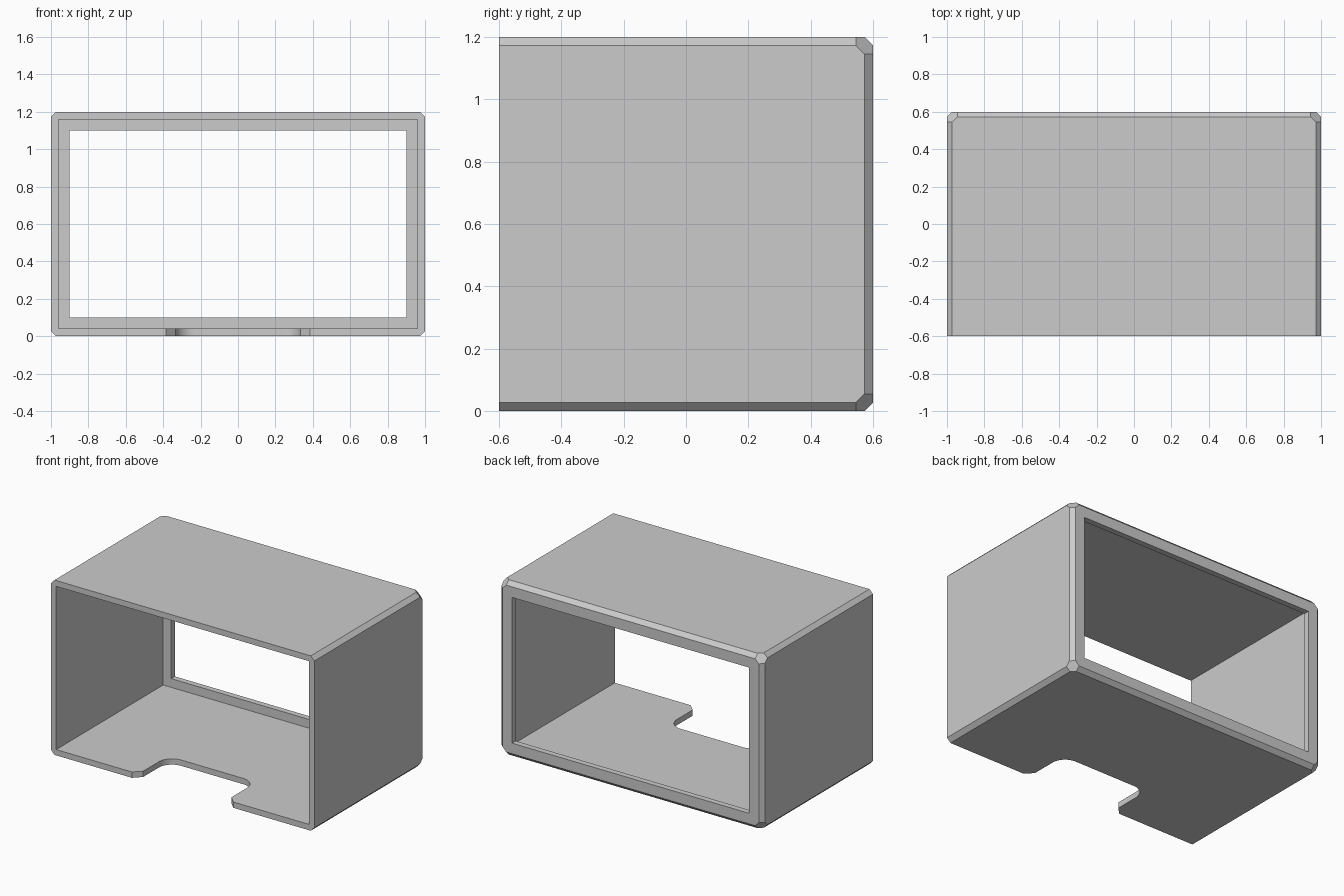
import bpy, bmesh, math
from itertools import permutations
from mathutils import Vector

if "Cube" in bpy.data.objects:
    bpy.data.objects.remove(bpy.data.objects["Cube"], do_unlink=True)

W, D, H = 1.0, 0.6, 1.2      # half width, half depth, height
WALL, FRAME = 0.04, 0.1      # wall thickness, window border
CUT = 0.0275                 # edge chamfer

grey = bpy.data.materials.new("plain_grey")
grey.use_nodes = True
colour = (0.6, 0.6, 0.6, 1)
grey.diffuse_color = colour
grey.node_tree.nodes["Principled BSDF"].inputs["Base Color"].default_value = colour


def make_object(name, bm):
    bmesh.ops.recalc_face_normals(bm, faces=bm.faces[:])
    mesh = bpy.data.meshes.new(name)
    bm.to_mesh(mesh)
    bm.free()
    mesh.materials.append(grey)
    obj = bpy.data.objects.new(name, mesh)
    bpy.context.collection.objects.link(obj)
    return obj


def box(name, low, high):
    bm = bmesh.new()
    bmesh.ops.create_cube(bm, size=1)
    low, high = Vector(low), Vector(high)
    for v in bm.verts:
        v.co = (low + high) / 2 + v.co * (high - low)
    return make_object(name, bm)


def prism(name, outline, low, high):
    bm = bmesh.new()
    face = bm.faces.new([bm.verts.new((x, y, low)) for x, y in outline])
    ext = bmesh.ops.extrude_face_region(bm, geom=[face])
    top = [g for g in ext["geom"] if isinstance(g, bmesh.types.BMVert)]
    bmesh.ops.translate(bm, verts=top, vec=(0, 0, high - low))
    return make_object(name, bm)


# Outer body: chamfered long edges and back edges, clipped back corners
bm = bmesh.new()
for sx in (-1, 1):
    for sz in (-1, 1):
        for a, b in ((0, CUT), (CUT, 0)):
            bm.verts.new((sx * (W - a), -D, H / 2 + sz * (H / 2 - b)))
        for a, b, c in permutations((0, CUT, 2 * CUT)):
            bm.verts.new((sx * (W - a), D - b, H / 2 + sz * (H / 2 - c)))
bmesh.ops.convex_hull(bm, input=bm.verts[:])
bmesh.ops.dissolve_limit(bm, angle_limit=0.01, verts=bm.verts[:], edges=bm.edges[:])
shell = make_object("open_case", bm)

# Floor notch: flared mouth and rounded inner corners
half, flare, depth, radius = 0.335, 0.05, 0.32, 0.1
side = [(half + 2 * flare, -D - flare), (half, -D + flare)]
side[0] = (half + 2 * flare, -D - flare)
for i in range(13):
    t = math.radians(90) * i / 12
    side.append((half - radius + radius * math.cos(t),
                 -D + depth - radius + radius * math.sin(t)))
outline = side + [(-x, y) for x, y in reversed(side)]

# Hollow inside, back window and notch
cutters = [
    box("cavity_cutter", (-W + WALL, -D - 0.1, WALL), (W - WALL, D - WALL, H - WALL)),
    box("window_cutter", (-W + FRAME, 0, FRAME), (W - FRAME, D + 0.1, H - FRAME)),
    prism("notch_cutter", outline, -0.1, 2 * WALL),
]
for cutter in cutters:
    cutter.hide_render = True
    mod = shell.modifiers.new(cutter.name, 'BOOLEAN')
    mod.operation = 'DIFFERENCE'
    mod.solver = 'EXACT'
    mod.object = cutter

# Keep the cut result and drop the cutters
bpy.context.view_layer.update()
result = shell.evaluated_get(bpy.context.evaluated_depsgraph_get())
mesh = bpy.data.meshes.new_from_object(result)
shell.modifiers.clear()
shell.data = mesh
for cutter in cutters:
    bpy.data.objects.remove(cutter, do_unlink=True)

bpy.ops.object.select_all(action='DESELECT')
shell.select_set(True)
bpy.context.view_layer.objects.active = shell
bpy.ops.object.shade_smooth_by_angle(angle=math.radians(30))
